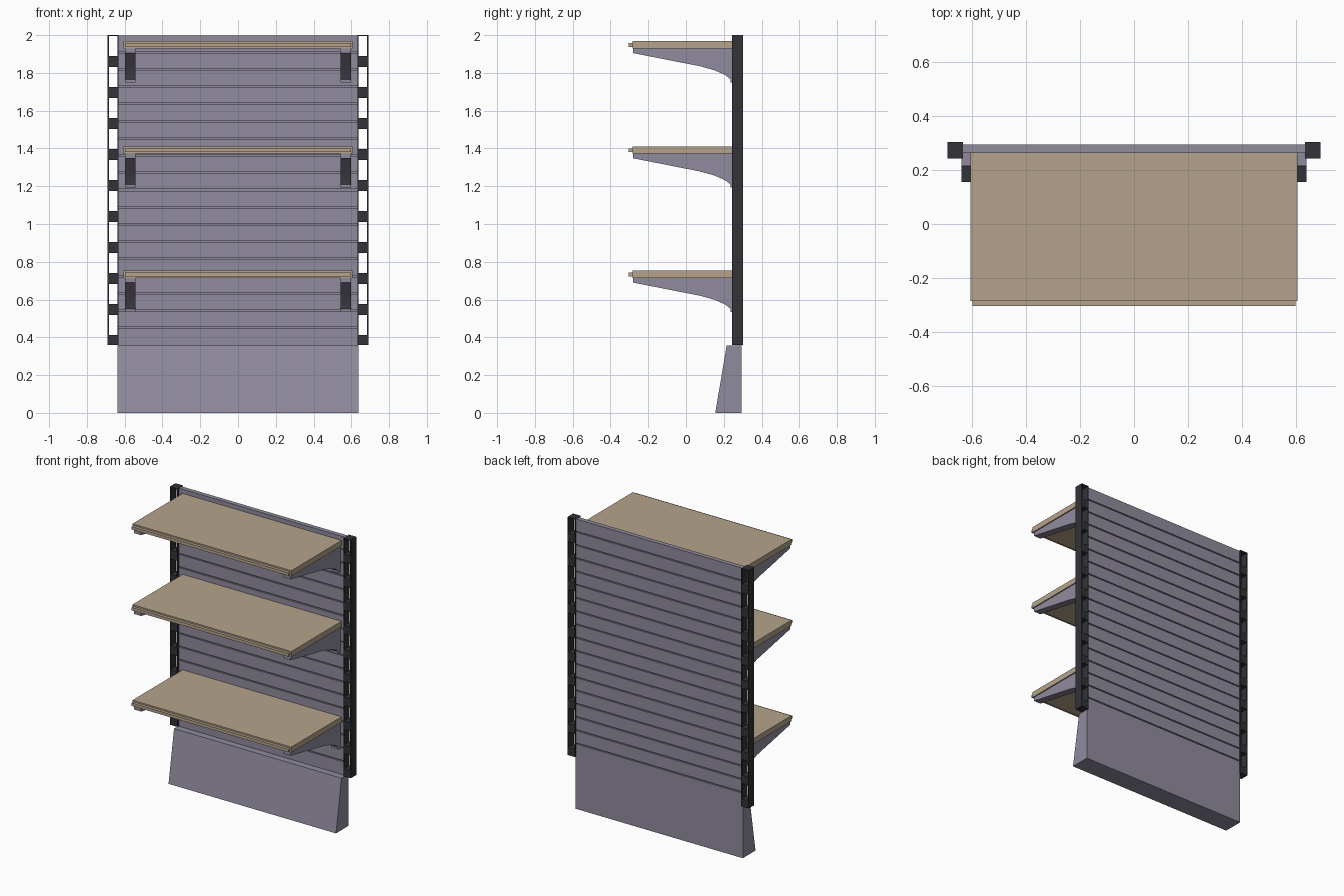
import bpy, bmesh

if "Cube" in bpy.data.objects:
    bpy.data.objects.remove(bpy.data.objects["Cube"])


def material(name, rgb):
    m = bpy.data.materials.new(name)
    m.diffuse_color = (*rgb, 1)
    m.use_nodes = True
    m.node_tree.nodes["Principled BSDF"].inputs["Base Color"].default_value = m.diffuse_color
    return m


GREY = material("lilac grey", (0.28, 0.26, 0.34))
DARK = material("charcoal", (0.032, 0.032, 0.040))
WOOD = material("tan wood", (0.46, 0.37, 0.26))


def finish(name, bm, mat):
    bmesh.ops.recalc_face_normals(bm, faces=bm.faces)
    me = bpy.data.meshes.new(name)
    bm.to_mesh(me)
    bm.free()
    me.materials.append(mat)
    ob = bpy.data.objects.new(name, me)
    bpy.context.collection.objects.link(ob)
    return ob


def extrude_profile(bm, pts, x0, x1):
    """Extrude a (y, z) outline from x0 to x1."""
    a = [bm.verts.new((x0, y, z)) for y, z in pts]
    b = [bm.verts.new((x1, y, z)) for y, z in pts]
    bm.faces.new(a)
    bm.faces.new(b[::-1])
    n = len(pts)
    for i in range(n):
        j = (i + 1) % n
        bm.faces.new((a[i], b[i], b[j], a[j]))


def box(bm, x0, x1, y0, y1, z0, z1):
    extrude_profile(bm, [(y0, z0), (y1, z0), (y1, z1), (y0, z1)], x0, x1)


BOTTOM, TOP = 0.36, 2.0

# Tapered base plinth
bm = bmesh.new()
extrude_profile(bm, [(0.155, 0), (0.293, 0), (0.293, 0.357), (0.215, 0.357)], -0.638, 0.638)
finish("base", bm, GREY)

# Slatted back panel: one outline with shallow grooves front and back
COUNT, GAP, DEPTH = 18, 0.004, 0.008
PITCH = (TOP - BOTTOM) / COUNT
F, B = 0.262, 0.293
front, back = [(F, 0.355)], [(B, 0.355)]
for i in range(1, COUNT):
    z = BOTTOM + i * PITCH
    for side, y, d in ((front, F, DEPTH), (back, B, -DEPTH)):
        side += [(y, z - GAP), (y + d, z - GAP), (y + d, z + GAP), (y, z + GAP)]
front.append((F, TOP - 0.003))
back.append((B, TOP - 0.003))
bm = bmesh.new()
extrude_profile(bm, front + back[::-1], -0.636, 0.636)
finish("slatted_back_panel", bm, GREY)

# Ladder posts: thin side walls, solid rungs and a thin cap
for name, s in (("left_post", -1), ("right_post", 1)):
    bm = bmesh.new()
    x0, x1 = sorted((s * 0.633, s * 0.69))
    y0, y1, w = 0.243, 0.303, 0.006
    box(bm, x0, x0 + w, y0, y1, BOTTOM, TOP)
    box(bm, x1 - w, x1, y0, y1, BOTTOM, TOP)
    box(bm, x0 + w, x1 - w, y0, y1, TOP - 0.006, TOP)
    for k in range(10):
        c = 0.383 + k * 0.1642
        box(bm, x0 + w, x1 - w, y0, y1, max(BOTTOM, c - 0.029), c + 0.029)
    finish(name, bm, DARK)

# Shelves, each with a front nosing and two curved brackets
BRACKET = [(-0.281, -0.038), (-0.281, -0.063), (0.075, -0.133), (0.15, -0.154),
           (0.205, -0.178), (0.236, -0.202), (0.236, -0.218), (0.264, -0.218),
           (0.264, -0.038)]
for label, z in (("lower", 0.753), ("middle", 1.411), ("upper", 1.968)):
    bm = bmesh.new()
    box(bm, -0.605, 0.605, -0.284, 0.262, z - 0.038, z)
    finish(label + "_shelf", bm, WOOD)
    bm = bmesh.new()
    box(bm, -0.597, 0.597, -0.304, -0.284, z - 0.030, z - 0.010)
    finish(label + "_shelf_nosing", bm, WOOD)
    for side, s in (("left", -1), ("right", 1)):
        bm = bmesh.new()
        extrude_profile(bm, [(y, z + dz) for y, dz in BRACKET], s * 0.597, s * 0.543)
        finish(f"{label}_{side}_bracket", bm, GREY)
